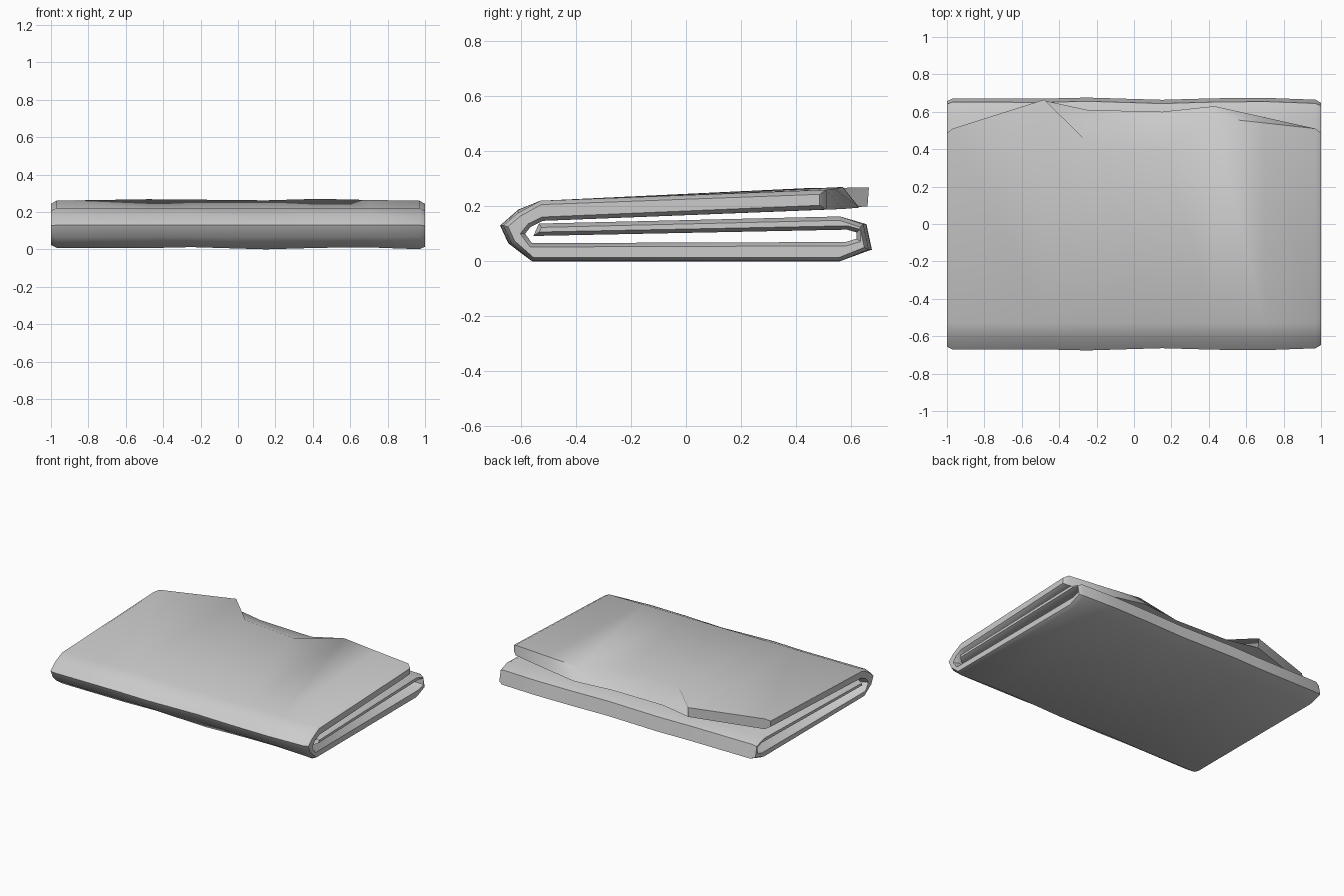
import bpy, bmesh, math
from mathutils import Vector

if "Cube" in bpy.data.objects:
    bpy.data.objects.remove(bpy.data.objects["Cube"])

# Flap hem along x: (x, upper edge y, upper z, lower edge y, lower z)
HEM = [(-1, .50, .258, .50, .190), (-.97, .51, .26, .51, .188),
       (-.48, .665, .268, .66, .20), (-.25, .44, .266, .61, .20),
       (.15, .40, .262, .60, .195), (.43, .57, .270, .63, .195),
       (.70, .54, .264, .57, .190), (.97, .51, .26, .51, .188),
       (1, .50, .258, .50, .190)]


def profile(x, uy, uz, ly, lz):
    """Side outline of the three-layer fold at x, as (y, z) points."""
    w = .006 * math.sin(7.2 * x + .4)
    return [Vector(p) for p in (
        (-.555, .092), (.585, .115), (.62, .105), (.62, .082), (.58, .07),
        (-.56, .066), (-.585, .10), (-.565, .125), (-.52, .147),
        (ly, lz), (uy, uz),
        (-.53, .22), (-.61, .182 - w), (-.67 + w, .13), (-.64 + w, .065),
        (-.56, .006 - w), (.56, .006 - w), (.67 - w, .042), (.65 - w, .135),
        (.56, .163), (-.535, .137))]


def inset(pts, d):
    """Shrink a clockwise or counter-clockwise outline inward by d."""
    n = len(pts)
    area = sum(pts[i - 1].cross(pts[i]) for i in range(n))
    s = 1 if area > 0 else -1
    out = []
    for i, p in enumerate(pts):
        a = (p - pts[i - 1]).normalized()
        b = (pts[(i + 1) % n] - p).normalized()
        na, nb = Vector((-a.y, a.x)) * s, Vector((-b.y, b.x)) * s
        out.append(p + (na + nb) * d / max(.5, 1 + na.dot(nb)))
    return out


# Folded cloth: loft the outline along x, with softened side hems
bm = bmesh.new()
rings = []
for row in HEM:
    pts = profile(*row)
    if abs(row[0]) == 1:
        pts = inset(pts, .014)
    rings.append([bm.verts.new((row[0], p.x, p.y)) for p in pts])
for a, b in zip(rings, rings[1:]):
    for i in range(len(a)):
        bm.faces.new((a[i - 1], a[i], b[i], b[i - 1]))
caps = [bm.faces.new(rings[0]), bm.faces.new(rings[-1])]
bmesh.ops.recalc_face_normals(bm, faces=bm.faces)
bmesh.ops.triangulate(bm, faces=caps)
me = bpy.data.meshes.new("folded_cloth")
bm.to_mesh(me)
bm.free()
cloth = bpy.data.objects.new("folded_cloth", me)
bpy.context.collection.objects.link(cloth)
bpy.context.view_layer.objects.active = cloth
cloth.select_set(True)
bpy.ops.object.shade_smooth_by_angle(angle=math.radians(50))
